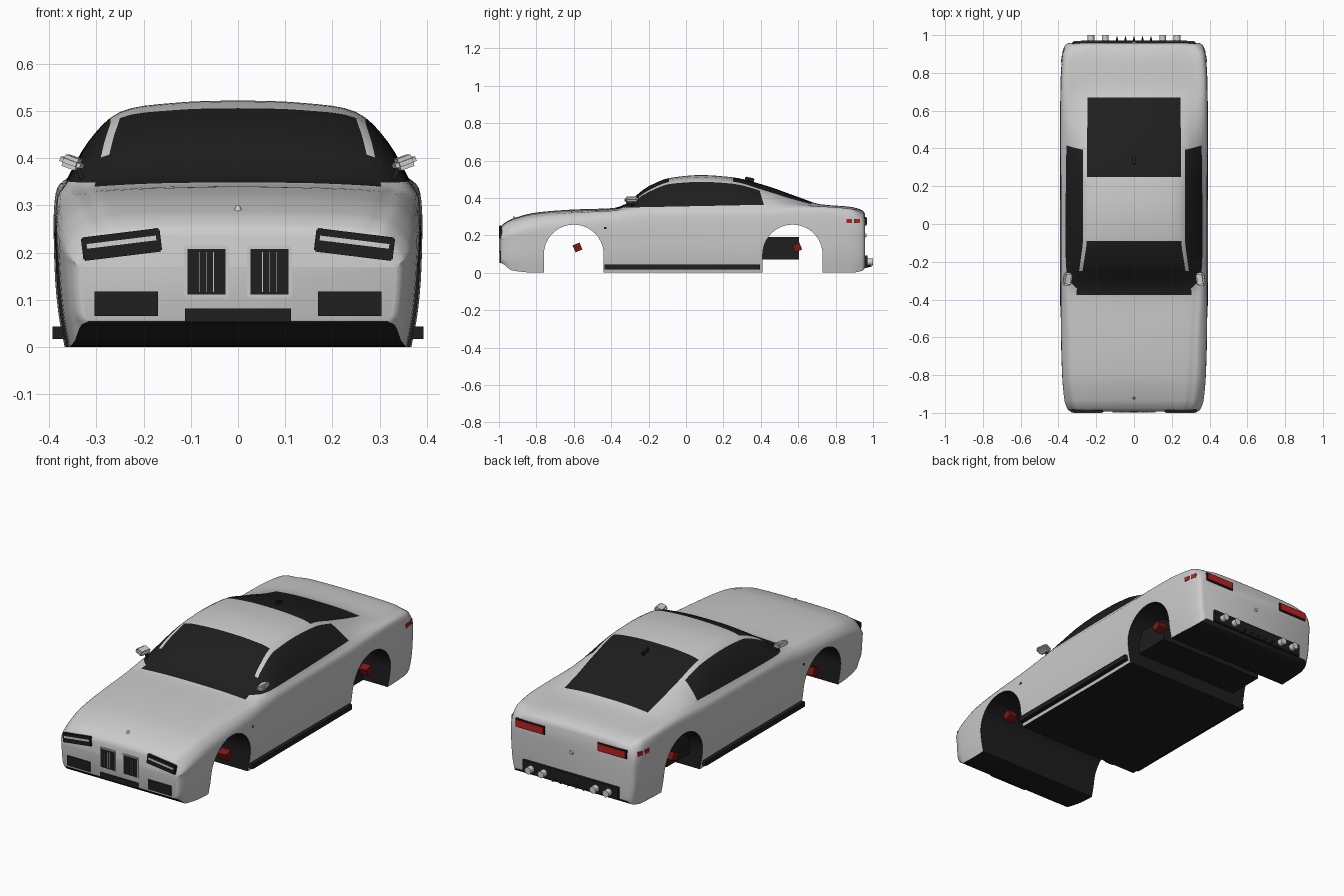
import bpy, bmesh, math
from mathutils import Vector

cube = bpy.data.objects.get("Cube")
if cube:
    bpy.data.objects.remove(cube, do_unlink=True)


def material(name, r, g, b):
    m = bpy.data.materials.new(name)
    m.use_nodes = True
    m.diffuse_color = (r, g, b, 1)
    m.node_tree.nodes["Principled BSDF"].inputs["Base Color"].default_value = (r, g, b, 1)
    return m


paint = material("silver paint", 0.6, 0.6, 0.6)
black = material("black trim", 0.013, 0.013, 0.013)
red = material("lamp red", 0.5, 0.015, 0.015)
dark_red = material("brake red", 0.2, 0.008, 0.008)
chrome = material("bright metal", 0.64, 0.64, 0.64)


def make_object(name, bm, *mats):
    bmesh.ops.recalc_face_normals(bm, faces=bm.faces)
    mesh = bpy.data.meshes.new(name)
    bm.to_mesh(mesh)
    bm.free()
    ob = bpy.data.objects.new(name, mesh)
    bpy.context.collection.objects.link(ob)
    for m in mats:
        mesh.materials.append(m)
    return ob


def smooth(ob, degrees=35):
    bpy.ops.object.select_all(action='DESELECT')
    ob.select_set(True)
    bpy.context.view_layer.objects.active = ob
    bpy.ops.object.shade_smooth_by_angle(angle=math.radians(degrees))


def box(name, mat, center, size, rot=(0, 0, 0), bevel=0.0):
    bm = bmesh.new()
    bmesh.ops.create_cube(bm, size=1)
    bmesh.ops.scale(bm, vec=size, verts=bm.verts)
    if bevel:
        bmesh.ops.bevel(bm, geom=bm.edges[:], offset=bevel, segments=2, affect='EDGES')
    ob = make_object(name, bm, mat)
    ob.location, ob.rotation_euler = center, rot
    return ob


def cone(name, mat, center, r1, r2, depth, rot=(0, 0, 0), sides=16):
    bm = bmesh.new()
    bmesh.ops.create_cone(bm, cap_ends=True, segments=sides, radius1=r1, radius2=r2, depth=depth)
    ob = make_object(name, bm, mat)
    ob.location, ob.rotation_euler = center, rot
    smooth(ob)
    return ob


def both(name, mat, center, size, rot=(0, 0, 0), bevel=0.0):
    """Builds a box-like part on each side of the car."""
    for side, s in (("left", 1), ("right", -1)):
        box(side + "_" + name, mat, (s * center[0], center[1], center[2]), size,
            (rot[0], s * rot[1], s * rot[2]), bevel)


# Stations: y, centre z, roof edge z, roof edge x, belt z, belt x, half width, bottom z
stations = [
    (-.992, .235, .23, .24, .215, .30, .335, .055),
    (-.975, .262, .257, .25, .24, .315, .352, .045),
    (-.93, .288, .282, .26, .262, .33, .366, .012),
    (-.8, .322, .314, .27, .295, .345, .378, 0),
    (-.6, .338, .33, .28, .315, .35, .384, 0),
    (-.4, .345, .338, .29, .325, .36, .386, 0),
    (-.35, .355, .346, .287, .331, .362, .386, 0),
    (-.2, .462, .44, .265, .345, .365, .386, 0),
    (-.08, .508, .487, .25, .348, .365, .386, 0),
    (.08, .522, .498, .25, .35, .365, .386, 0),
    (.25, .51, .487, .25, .352, .365, .387, 0),
    (.42, .468, .44, .25, .352, .367, .389, 0),
    (.6, .405, .385, .245, .352, .37, .389, 0),
    (.72, .366, .358, .245, .35, .37, .388, 0),
    (.88, .352, .345, .25, .338, .36, .38, 0),
    (.94, .335, .33, .25, .31, .34, .366, .01),
    (.958, .31, .303, .25, .28, .32, .345, .03),
]


def slope(i, k):
    """Limited slope, so the skin never overshoots its stations."""
    a, b, c = stations[i - 1], stations[i], stations[i + 1]
    d1, d2 = (b[k] - a[k]) / (b[0] - a[0]), (c[k] - b[k]) / (c[0] - b[0])
    return 2 * d1 * d2 / (d1 + d2) if d1 * d2 > 0 else 0


def station_at(i, t):
    a, b = stations[i], stations[i + 1]
    h = b[0] - a[0]
    row = [a[0] + h * t]
    for k in range(1, 8):
        end = 2 * (b[k] - a[k])
        m1 = end if i == 0 else slope(i, k) * h
        m2 = end if i == len(stations) - 2 else slope(i + 1, k) * h
        s = t * t * (3 - 2 * t)
        row.append(a[k] + (b[k] - a[k]) * s + m1 * t * (1 - t) ** 2 - m2 * t * t * (1 - t))
    return row


SUB = 4


def half_section(row):
    y, zc, zr, xr, zb, xb, w, zbot = row
    bulge = 0.07 * (zr - zb)
    key = [(0, zc), (xr * .55, zc - .2 * (zc - zr)), (xr, zr),
           ((xr + xb) / 2 + bulge, (zr + zb) / 2 + bulge), (xb, zb), (w, zb - .045),
           (w, .17), (w * .98, .075), (w * .945, zbot)]
    key = [Vector(p) for p in key]
    mirror = Vector((-key[1].x, key[1].y))
    ext = [mirror] + key + [key[-1] * 2 - key[-2]]
    pts = []
    for i in range(1, len(ext) - 2):
        p0, p1, p2, p3 = ext[i - 1:i + 3]
        for j in range(SUB):
            t = j / SUB
            pts.append(.5 * (2 * p1 + (p2 - p0) * t + (2 * p0 - 5 * p1 + 4 * p2 - p3) * t * t
                             + (3 * p1 - p0 - 3 * p2 + p3) * t ** 3))
    pts.append(key[-1])
    return [(p.x, y, p.y) for p in pts]


# Body skin; the zone of each face is kept in its index until the colours are set
PAINTED, TOP, PILLAR, SIDE, FLOOR = range(5)
bm = bmesh.new()
rings = []
for i in range(len(stations) - 1):
    for j in range(5):
        rings.append(half_section(station_at(i, j / 5)))
rings.append(half_section(stations[-1]))
n = len(rings[0])
loops = []
for r in rings:
    full = r + [(-x, y, z) for x, y, z in reversed(r[1:])]
    loops.append([bm.verts.new(p) for p in full])
count = len(loops[0])


def zone(column):
    if column < 2 * SUB:
        return TOP
    if column == 2 * SUB:
        return PILLAR
    if column < 4 * SUB + 2:
        return SIDE
    return FLOOR if column == n - 1 else PAINTED


for a, b in zip(loops, loops[1:]):
    for k in range(count):
        f = bm.faces.new((a[k], a[(k + 1) % count], b[(k + 1) % count], b[k]))
        f.material_index = zone(min(k, count - 1 - k))
for loop in (loops[0], loops[-1]):
    bm.faces.new(loop)

# Clean window borders
belt_point, belt_normal = Vector((0, 0, .355)), Vector((0, -.02, 1))
rear_point, rear_normal = Vector((0, .405, .40)), Vector((0, 1, .3))
cuts = [((0, y, 0), (0, 1, 0)) for y in (-.375, -.25, -.09, .25, .67)]
cuts += [(belt_point, belt_normal), (rear_point, rear_normal)]
for point, normal in cuts:
    bmesh.ops.bisect_plane(bm, geom=bm.verts[:] + bm.edges[:] + bm.faces[:], dist=1e-5,
                           plane_co=point, plane_no=normal)
for f in bm.faces:
    c = f.calc_center_median()
    part = f.material_index
    dark = part == FLOOR
    if part == TOP:
        dark = -.375 < c.y < -.09 or .25 < c.y < .67
    elif part == PILLAR:
        dark = -.375 < c.y < -.25
    elif part == SIDE:
        dark = (-.34 < c.y and (c - belt_point).dot(belt_normal) > 0
                and (c - rear_point).dot(rear_normal) < 0)
    f.material_index = int(dark)
body = make_object("body", bm, paint, black)

# Wheel arches cut straight through
for y0 in (-.6, .57):
    bm = bmesh.new()
    arch = [(y0 + .16 * math.cos(math.pi * i / 32), .097 + .16 * math.sin(math.pi * i / 32))
            for i in range(33)] + [(y0 - .16, -.1), (y0 + .16, -.1)]
    face = bm.faces.new([bm.verts.new((-.6, y, z)) for y, z in arch])
    out = bmesh.ops.extrude_face_region(bm, geom=[face])
    bmesh.ops.translate(bm, vec=(1.2, 0, 0),
                        verts=[v for v in out["geom"] if isinstance(v, bmesh.types.BMVert)])
    for f in bm.faces:
        f.material_index = 1
    cutter = make_object("arch_cutter", bm, paint, black)
    cutter.hide_render = True
    mod = body.modifiers.new("arch", 'BOOLEAN')
    mod.object, mod.operation, mod.solver = cutter, 'DIFFERENCE', 'EXACT'
    bpy.context.view_layer.objects.active = body
    bpy.ops.object.modifier_apply(modifier=mod.name)
    bpy.data.objects.remove(cutter, do_unlink=True)
smooth(body, 40)

# Underbody, sills and brakes
box("rear_axle_housing", black, (0, .505, .13), (.62, .2, .12))
both("sill", black, (.375, -.02, .03), (.036, .83, .026))
both("front_brake", dark_red, (.33, -.58, .135), (.05, .04, .04), (.4, 0, 0))
both("rear_brake", dark_red, (.33, .595, .135), (.05, .04, .04), (.4, 0, 0))

# Front details
tilt = math.radians(7)
both("headlight", black, (.247, -.991, .217), (.168, .016, .05), (0, tilt, 0), .003)
both("headlight_strip", chrome, (.247, -.997, .222), (.148, .006, .01), (0, tilt, 0))
both("lower_vent", black, (.237, -.993, .091), (.135, .008, .052))
both("grille_frame", paint, (.067, -.992, .16), (.095, .01, .11), bevel=.003)
both("grille", black, (.067, -.995, .159), (.08, .008, .096))
for i in range(3):
    both("grille_bar", paint, (.052 + i * .015, -.998, .159), (.0015, .004, .085))
box("centre_intake", black, (0, -.993, .067), (.225, .008, .028))
cone("hood_ornament", chrome, (0, -.92, .29), .013, .003, .022)

# Mirrors, side vents and roof fin
both("mirror", chrome, (.352, -.292, .391), (.046, .07, .026), (0, -.35, .15), .008)
both("mirror_stem", black, (.334, -.285, .366), (.01, .016, .036), (0, .4, 0))
both("side_vent", black, (.385, -.432, .24), (.008, .014, .01))
box("roof_fin", black, (0, .34, .499), (.014, .05, .02), (-.22, 0, 0), .003)

# Rear details
both("tail_light_frame", black, (.24, .958, .275), (.17, .012, .044))
both("tail_light", red, (.24, .963, .275), (.16, .01, .034))
both("side_marker_front", red, (.379, .873, .277), (.012, .03, .022), (0, 0, .12))
both("side_marker_rear", red, (.371, .915, .277), (.012, .03, .022), (0, 0, .28))
box("diffuser", black, (0, .96, .06), (.56, .022, .064))
for i in range(5):
    cone("diffuser_fin", black, ((i - 2) * .045, .975, .035), .011, .001, .04,
         (-math.pi / 2, 0, 0), 4)
for x in (.152, .228):
    for s in (-1, 1):
        cone("exhaust_pipe", chrome, (s * x, .975, .057), .018, .018, .05, (math.pi / 2, 0, 0))
cone("rear_badge", chrome, (0, .96, .2), .012, .008, .008, (-math.pi / 2, 0, 0))
